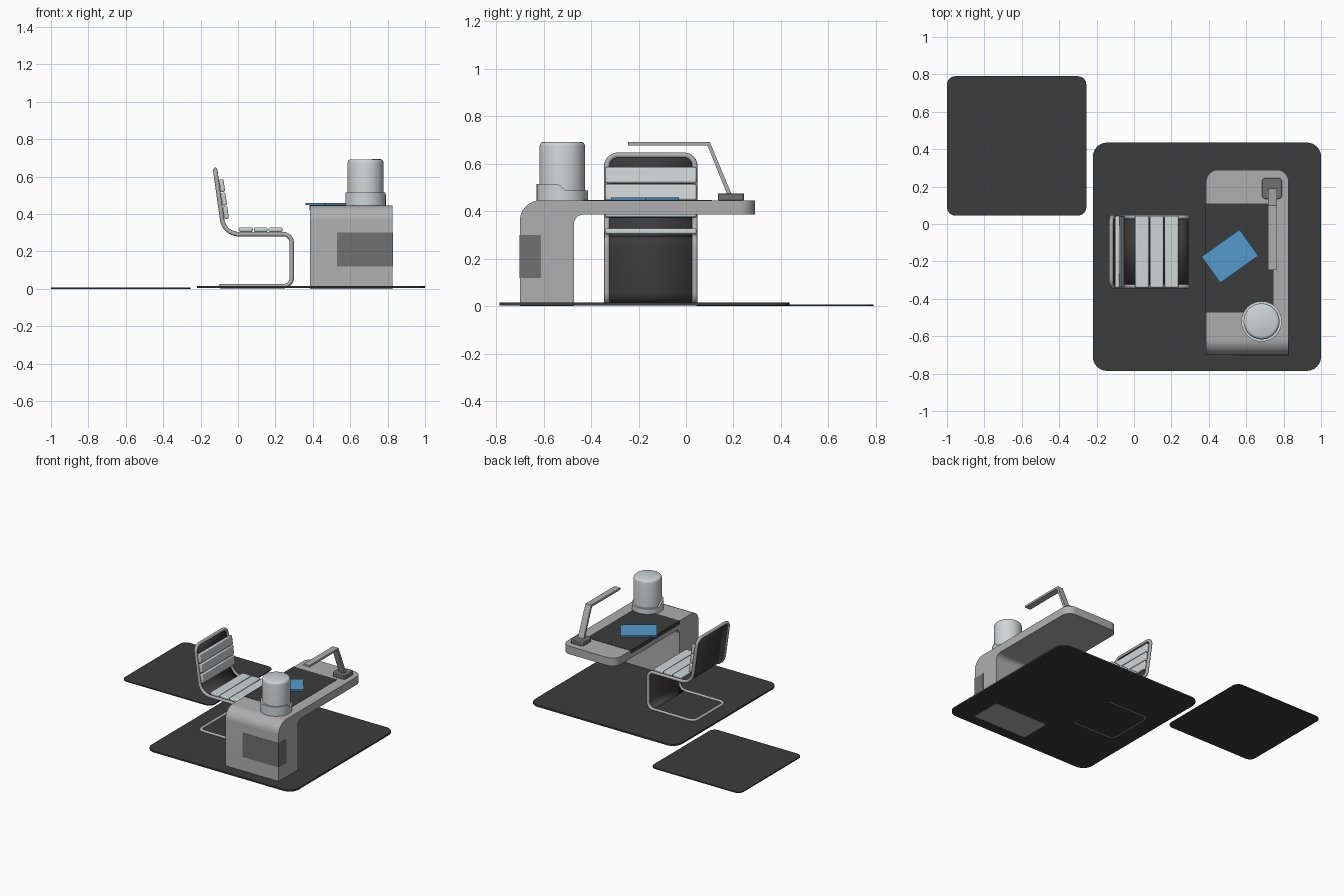
import bpy, bmesh, math
from mathutils import Vector

if "Cube" in bpy.data.objects:
    bpy.data.objects.remove(bpy.data.objects["Cube"])


def mat(name, rgb):
    m = bpy.data.materials.new(name)
    m.diffuse_color = (*rgb, 1)
    m.use_nodes = True
    m.node_tree.nodes["Principled BSDF"].inputs["Base Color"].default_value = m.diffuse_color
    return m


BLACK = mat("charcoal", (0.045, 0.045, 0.045))
GREY = mat("mid grey", (0.43, 0.43, 0.43))
DARK = mat("dark grey", (0.165, 0.165, 0.165))
PALE = mat("pale grey", (0.62, 0.66, 0.67))
BLUE = mat("blue", (0.09, 0.33, 0.60))


def finish(name, bm, m, smooth=35, bevel=0):
    bmesh.ops.recalc_face_normals(bm, faces=bm.faces[:])
    me = bpy.data.meshes.new(name)
    bm.to_mesh(me)
    bm.free()
    me.materials.append(m)
    ob = bpy.data.objects.new(name, me)
    bpy.context.collection.objects.link(ob)
    bpy.ops.object.select_all(action='DESELECT')
    ob.select_set(True)
    bpy.context.view_layer.objects.active = ob
    if bevel:
        b = ob.modifiers.new("bevel", 'BEVEL')
        b.width, b.segments = bevel, 2
        b.limit_method = 'ANGLE'
    bpy.ops.object.shade_smooth_by_angle(angle=math.radians(smooth))
    return ob


def round_path(pts, radii, closed=True, seg=8):
    """Replace each corner that has a radius with an arc."""
    pts = [Vector((*p, 0)[:3]) for p in pts]
    out, n = [], len(pts)
    for i, (p, r) in enumerate(zip(pts, radii)):
        if r == 0 or (not closed and i in (0, n - 1)):
            out.append(p)
            continue
        u = (pts[i - 1] - p).normalized()
        v = (pts[(i + 1) % n] - p).normalized()
        half = u.angle(v) / 2
        t = r / math.tan(half)
        c = p + (u + v).normalized() * r / math.sin(half)
        s, e = p + u * t - c, p + v * t - c
        out += [c + s.lerp(e, k / seg).normalized() * r for k in range(seg + 1)]
    return out


def prism(pts, lo, hi, axis):
    """Extrude a 2D outline along x (outline in y,z) or z (outline in x,y)."""
    bm = bmesh.new()
    place = (lambda p, h: (h, p[0], p[1])) if axis == 'x' else (lambda p, h: (p[0], p[1], h))
    a = [bm.verts.new(place(p, lo)) for p in pts]
    b = [bm.verts.new(place(p, hi)) for p in pts]
    bm.faces.new(a)
    bm.faces.new(b)
    for i in range(len(a)):
        j = (i + 1) % len(a)
        bm.faces.new((a[i], a[j], b[j], b[i]))
    return bm


def slab(name, x0, x1, y0, y1, z0, z1, r, m, bevel=0):
    rect = [(x0, y0), (x1, y0), (x1, y1), (x0, y1)]
    return finish(name, prism(round_path(rect, [r] * 4), z0, z1, 'z'), m, bevel=bevel)


def box(name, loc, size, m, rot=(0, 0, 0), bevel=0):
    bm = bmesh.new()
    bmesh.ops.create_cube(bm, size=1)
    bmesh.ops.scale(bm, vec=size, verts=bm.verts)
    ob = finish(name, bm, m, bevel=bevel)
    ob.location, ob.rotation_euler = loc, rot
    return ob


def lathe(name, cx, cy, rings, m, zfun=None, n=64):
    """Stack of (radius, z) rings; zfun may override the height of z=None rings."""
    bm = bmesh.new()
    loops = []
    for r, z in rings:
        loop = []
        for k in range(n):
            a = 2 * math.pi * k / n
            x, y = cx + r * math.cos(a), cy + r * math.sin(a)
            loop.append(bm.verts.new((x, y, zfun(y) if z is None else z)))
        loops.append(loop)
    for a, b in zip(loops, loops[1:]):
        for k in range(n):
            j = (k + 1) % n
            bm.faces.new((a[k], a[j], b[j], b[k]))
    bm.faces.new(loops[0])
    bm.faces.new(loops[-1])
    return finish(name, bm, m)


# floor mats
slab("large_floor_mat", -0.22, 1.0, -0.785, 0.435, 0.003, 0.015, 0.075, BLACK)
slab("small_floor_mat", -1.0, -0.255, 0.045, 0.79, 0.0, 0.008, 0.045, BLACK)

# desk: one leg flowing into a cantilevered top, far corners rounded
outline = [(-0.70, 0), (-0.472, 0), (-0.472, 0.386), (0.29, 0.386), (0.29, 0.446), (-0.70, 0.446)]
bm = prism(round_path(outline, [0, 0, 0.04, 0, 0, 0.085]), 0.385, 0.827, 'x')
ends = [e for e in bm.edges if all(v.co.y > 0.289 for v in e.verts)
        and abs(e.verts[0].co.z - e.verts[1].co.z) > 0.01]
bmesh.ops.bevel(bm, geom=ends, offset=0.065, segments=8, profile=0.5, affect='EDGES')
finish("desk_body", bm, GREY)

# writing pad and drawer wrapped round the leg corner
box("desk_pad", (0.564, -0.182, 0.434), (0.362, 0.585, 0.028), BLACK)
box("drawer", (0.679, -0.656, 0.21), (0.298, 0.092, 0.18), DARK)

# notebook
box("notebook", (0.513, -0.172, 0.4525), (0.25, 0.173, 0.011), BLUE, (0, 0, math.radians(35.5)))


# canister with a stepped collar
def collar_height(y):
    t = min(1, max(0, (y + 0.537) / 0.03))
    return 0.515 - 0.027 * t


lathe("canister_collar", 0.682, -0.521, [(0.108, 0.44), (0.108, None), (0.09, None)], PALE, collar_height)
lathe("canister", 0.682, -0.521,
      [(0.096, 0.44), (0.096, 0.673), (0.094, 0.682), (0.089, 0.689), (0.082, 0.692)], PALE)

# desk lamp
slab("lamp_base", 0.685, 0.79, 0.135, 0.245, 0.446, 0.476, 0.015, DARK, bevel=0.004)
arm = [(0.193, 0.47), (0.100, 0.693), (-0.245, 0.693), (-0.245, 0.678), (0.090, 0.678), (0.174, 0.47)]
finish("lamp_arm", prism(arm, 0.717, 0.764, 'x'), GREY)

# chair frame: a closed tube loop, both sides joined at the top and on the floor
Y0, Y1, R = -0.333, 0.037, 0.012
side = [(-0.122, 0.636), (-0.074, 0.292), (0.287, 0.292), (0.287, 0.014), (-0.092, 0.014)]
rad = [0.045, 0.09, 0.045, 0.045, 0.045]
loop3 = [(x, Y1, z) for x, z in side] + [(x, Y0, z) for x, z in reversed(side)]
path = round_path(loop3, rad + rad[::-1])
cu = bpy.data.curves.new("chair_frame", 'CURVE')
cu.dimensions, cu.bevel_depth, cu.bevel_resolution = '3D', R, 3
sp = cu.splines.new('POLY')
sp.points.add(len(path) - 1)
for pt, co in zip(sp.points, path):
    pt.co = (*co, 1)
sp.use_cyclic_u = True
cu.materials.append(GREY)
frame = bpy.data.objects.new("chair_frame", cu)
bpy.context.collection.objects.link(frame)
bpy.ops.object.select_all(action='DESELECT')
frame.select_set(True)
bpy.context.view_layer.objects.active = frame
bpy.ops.object.convert(target='MESH')
bpy.ops.object.shade_smooth_by_angle(angle=math.radians(60))

# chair sling: thin sheet between the tubes, rounded at the top corners
line = round_path([*side[:4], (0.235, 0.014)], [0] + rad[1:4] + [0], closed=False)[:-1]
down = (line[1] - line[0]).normalized()
top = [line[0] + down * 0.045 * (1 - math.cos(k * math.pi / 12)) for k in range(7)]
bm = bmesh.new()
rows = []
for p in top + line[1:]:
    d = min(0.045, (p - line[0]).length)
    cut = 0.045 - math.sqrt(max(0, 0.045 ** 2 - (0.045 - d) ** 2))
    rows.append([bm.verts.new((p.x, y, p.y)) for y in (Y0 + cut, Y1 - cut)])
for a, b in zip(rows, rows[1:]):
    bm.faces.new((a[0], a[1], b[1], b[0]))
sling = finish("chair_sling", bm, BLACK)
sol = sling.modifiers.new("thickness", 'SOLIDIFY')
sol.thickness, sol.offset = 0.008, 0

# seat and back cushions
mid, width = (Y0 + Y1) / 2, Y1 - Y0 + 0.014
tilt = math.atan2(side[1][0] - side[0][0], side[0][1] - side[1][1])
for i in range(3):
    box(f"seat_cushion_{i + 1}", (0.043 + 0.079 * i, mid, 0.316), (0.074, width, 0.024), PALE, bevel=0.007)
    z = 0.552 - 0.072 * i
    x = side[0][0] + (side[0][1] - z) * math.tan(tilt) + 0.025
    box(f"back_cushion_{i + 1}", (x, mid, z), (0.024, width, 0.068), PALE, (0, -tilt, 0), bevel=0.007)
